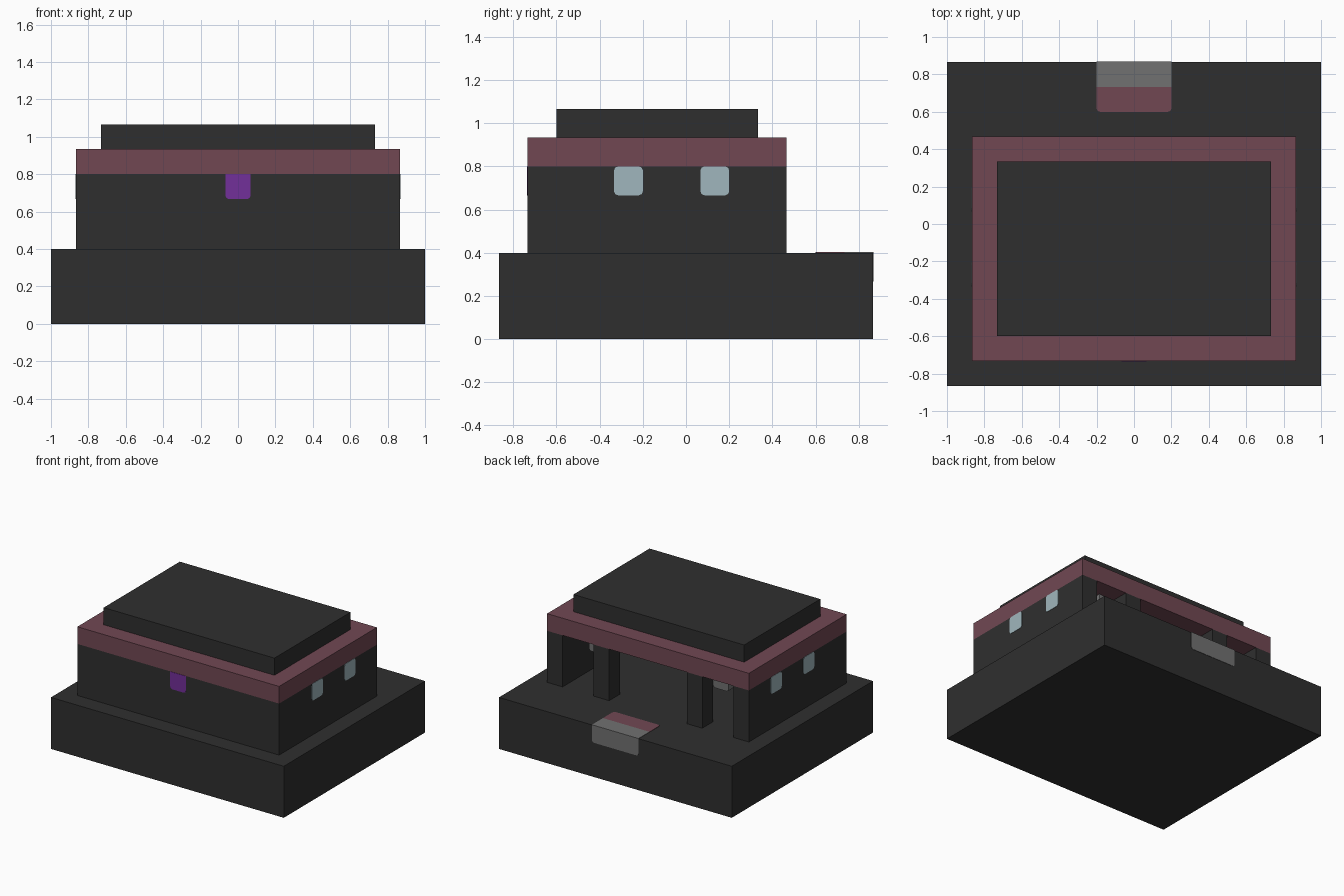
import bpy
import bmesh

cube = bpy.data.objects.get("Cube")
if cube:
    bpy.data.objects.remove(cube, do_unlink=True)

U = 2 / 15        # building module
LIFT = 0.02       # how far inset pieces stand proud, in modules


def material(name, rgb):
    mat = bpy.data.materials.new(name)
    mat.use_nodes = True
    mat.diffuse_color = (*rgb, 1)
    bsdf = next(n for n in mat.node_tree.nodes if n.type == "BSDF_PRINCIPLED")
    bsdf.inputs["Base Color"].default_value = (*rgb, 1)
    bsdf.inputs["Roughness"].default_value = 0.9
    return mat


CHARCOAL = material("charcoal", (0.028, 0.028, 0.028))
ROSE = material("dusty rose", (0.165, 0.064, 0.086))
GREY = material("stone grey", (0.165, 0.165, 0.165))
GLASS = material("pale blue glass", (0.35, 0.47, 0.51))
PURPLE = material("purple", (0.17, 0.029, 0.32))


def finish(name, bm, mat):
    bmesh.ops.recalc_face_normals(bm, faces=bm.faces)
    mesh = bpy.data.meshes.new(name)
    bm.to_mesh(mesh)
    bm.free()
    mesh.materials.append(mat)
    obj = bpy.data.objects.new(name, mesh)
    bpy.context.collection.objects.link(obj)
    return obj


def box(name, xs, ys, zs, mat, rounded=None):
    """Box between limits in modules; rounded(mid, direction) picks edges to bevel."""
    bm = bmesh.new()
    bmesh.ops.create_cube(bm, size=1)
    if rounded:
        picked = [e for e in bm.edges
                  if rounded((e.verts[0].co + e.verts[1].co) / 2,
                             e.verts[1].co - e.verts[0].co)]
    for v in bm.verts:
        v.co = [U * (lo if c < 0 else hi) for c, (lo, hi) in zip(v.co, (xs, ys, zs))]
    if rounded:
        bmesh.ops.bevel(bm, geom=picked, offset=0.018, segments=2,
                        profile=0.5, affect="EDGES")
    return finish(name, bm, mat)


def prism(name, outline, z0, z1, mat):
    bm = bmesh.new()
    face = bm.faces.new([bm.verts.new((x * U, y * U, z0 * U)) for x, y in outline])
    top = bmesh.ops.extrude_face_region(bm, geom=[face])["geom"]
    bmesh.ops.translate(bm, vec=(0, 0, (z1 - z0) * U),
                        verts=[g for g in top if isinstance(g, bmesh.types.BMVert)])
    return finish(name, bm, mat)


# Base and roof tiers
box("base", (-7.5, 7.5), (-6.5, 6.5), (0, 3), CHARCOAL)
box("roof_trim", (-6.5, 6.5), (-5.5, 3.5), (6, 7), ROSE)
box("roof_top", (-5.5, 5.5), (-4.5, 2.5), (7, 8), CHARCOAL)

# Three walls, open to the back
half = [(0, -5.5), (6.5, -5.5), (6.5, 3.5), (5.5, 3.5), (5.5, -4.5), (0, -4.5)]
mirrored = [(-x, y) for x, y in reversed(half) if x]
prism("walls", half[1:5] + mirrored, 3, 6, CHARCOAL)

# Posts, hanging lamps and side windows, mirrored left and right
for side, label in ((1, "left"), (-1, "right")):
    def span(a, b):
        return tuple(sorted((side * a, side * b)))

    box(f"{label}_back_post", span(2.5, 3.5), (2.5, 3.5), (3, 6), CHARCOAL)
    box(f"{label}_lamp", span(3.5, 4.5), (1.5, 2.5), (5, 6), GREY,
        lambda mid, d: abs(d.y) > 0.5 and mid.z < 0)
    for place, y in (("front", -2.5), ("back", 0.5)):
        box(f"{label}_{place}_window", span(5.5 - LIFT, 6.5 + LIFT), (y, y + 1),
            (5, 6), GLASS, lambda mid, d: abs(d.x) > 0.5)

# Purple sign set in the front wall
box("front_sign", (-0.5, 0.5), (-5.5 - LIFT, -4.5 + LIFT), (5, 6), PURPLE,
    lambda mid, d: abs(d.y) > 0.5 and mid.z < 0)

# Entrance step and mat, set flush in the back of the base
box("entrance_step", (-1.5, 1.5), (5.5, 6.5 + LIFT), (2, 3 + LIFT), GREY,
    lambda mid, d: abs(d.y) > 0.5 and mid.z < 0)
box("entrance_mat", (-1.5, 1.5), (4.5, 5.5), (2, 3 + LIFT), ROSE,
    lambda mid, d: abs(d.z) > 0.5 and mid.y < 0)
